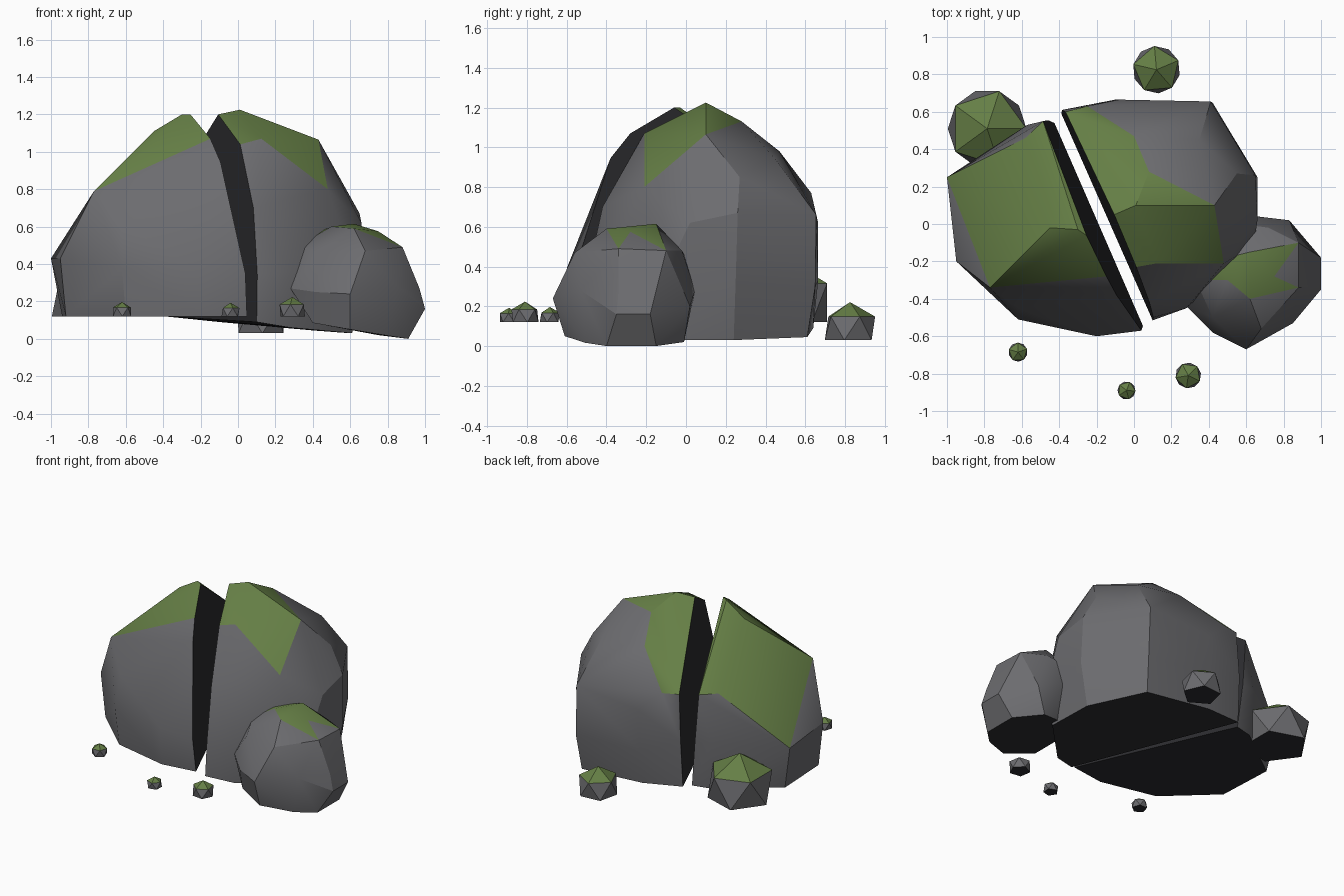
import bpy, bmesh, math
from mathutils import Vector


def material(name, rgb):
    m = bpy.data.materials.new(name)
    m.diffuse_color = (*rgb, 1)
    return m


MATS = [material("rock", (0.15, 0.15, 0.16)),
        material("moss", (0.13, 0.21, 0.06)),
        material("dark_rock", (0.025, 0.025, 0.028))]


def finish(name, bm, moss_limit, cut=None, bare=None, angle=25):
    """Paint faces by direction (moss on top, dark fracture and base) and make the object."""
    bmesh.ops.recalc_face_normals(bm, faces=bm.faces[:])
    bm.normal_update()
    for f in bm.faces:
        if f.normal.z > moss_limit and not (bare and bare(f.calc_center_median())):
            f.material_index = 1
        elif f.normal.z < -0.9 or (cut and f.normal.dot(Vector(cut).normalized()) > 0.985):
            f.material_index = 2
    me = bpy.data.meshes.new(name)
    bm.to_mesh(me)
    bm.free()
    ob = bpy.data.objects.new(name, me)
    bpy.context.collection.objects.link(ob)
    for m in MATS:
        me.materials.append(m)
    bpy.ops.object.select_all(action='DESELECT')
    ob.select_set(True)
    bpy.context.view_layer.objects.active = ob
    bpy.ops.object.shade_smooth_by_angle(angle=math.radians(angle))
    return ob


def hull_rock(name, points, moss_limit, cut=None, bare=None):
    """Chiselled boulder: convex hull of its corner points."""
    bm = bmesh.new()
    for p in points:
        bm.verts.new(p)
    bmesh.ops.convex_hull(bm, input=bm.verts[:])
    bmesh.ops.delete(bm, geom=[v for v in bm.verts if not v.link_faces], context='VERTS')
    bmesh.ops.dissolve_limit(bm, angle_limit=math.radians(1.5),
                             verts=bm.verts[:], edges=bm.edges[:])
    return finish(name, bm, moss_limit, cut, bare)


# fracture planes: x as a function of (y, z)
def left_cut(y, z):
    return ((-0.174 - 0.077 * (z - 0.12) - 0.4 * y) / 0.917, y, z)


def right_cut(y, z):
    return ((-0.117 + 0.037 * (z - 0.1) - 0.405 * y) / 0.914, y, z)


# left half of the split boulder
left_rim = [(-0.545, 0.12), (-0.57, 0.35), (-0.38, 0.945), (-0.28, 1.07),
            (-0.06, 1.2), (0.55, 0.79), (0.555, 0.45), (0.54, 0.12)]
left_body = [
    (-0.30, -0.03, 1.20), (-0.45, -0.02, 1.11), (-0.46, -0.23, 0.92),
    (-0.77, -0.34, 0.79), (-0.58, 0.46, 0.79), (-0.47, -0.34, 0.77),
    (-0.20, -0.60, 0.39), (-0.62, -0.45, 0.60), (-0.62, -0.51, 0.38),
    (-0.95, -0.20, 0.43), (-1.00, 0.25, 0.43), (-0.57, 0.53, 0.45),
    (-0.94, 0.22, 0.12), (-0.92, -0.19, 0.12), (-0.60, -0.49, 0.12),
    (-0.20, -0.58, 0.12), (-0.55, 0.51, 0.12)]
hull_rock("left_boulder_half", [left_cut(*p) for p in left_rim] + left_body,
          0.6, (0.917, 0.4, 0.077))

# right half, leaning outwards, bare on its back shoulder
right_rim = [(-0.515, 0.09), (-0.50, 0.34), (-0.42, 0.70), (-0.23, 1.04),
             (0.05, 1.2), (0.60, 0.78), (0.61, 0.45), (0.59, 0.12)]
right_body = [
    (0.01, 0.10, 1.225), (0.125, -0.21, 1.07), (0.43, 0.10, 1.065),
    (0.08, 0.28, 1.13), (0.00, 0.47, 0.98), (0.35, 0.45, 0.94),
    (0.48, -0.21, 0.80), (0.55, 0.27, 0.85), (-0.25, 0.63, 0.77),
    (0.65, 0.26, 0.67), (0.66, 0.02, 0.62), (0.41, 0.655, 0.66),
    (-0.08, 0.665, 0.62), (0.42, 0.65, 0.30), (-0.10, 0.665, 0.33),
    (0.66, 0.25, 0.33), (0.64, -0.12, 0.33), (0.28, -0.45, 0.36),
    (-0.10, 0.64, 0.09), (0.40, 0.61, 0.045), (0.60, 0.24, 0.03),
    (0.61, -0.10, 0.03), (0.28, -0.44, 0.06)]
hull_rock("right_boulder_half", [right_cut(*p) for p in right_rim] + right_body,
          0.62, (-0.914, -0.405, 0.037), lambda c: c.x > 0.1 and c.y > 0.25)

# companion boulder leaning on the right half, on a sloping base
companion = [
    # crown
    (0.50, -0.30, 0.60), (0.62, -0.15, 0.615), (0.62, -0.40, 0.59),
    (0.75, -0.28, 0.575), (0.42, -0.20, 0.565),
    # shoulder
    (0.88, -0.34, 0.49), (0.88, -0.10, 0.48), (0.72, -0.02, 0.48),
    (0.68, -0.56, 0.47), (0.42, -0.50, 0.46), (0.33, -0.30, 0.50), (0.50, 0.01, 0.42),
    # belly
    (0.60, -0.67, 0.24), (0.85, -0.53, 0.28), (0.97, -0.34, 0.27),
    (1.00, -0.18, 0.16), (1.00, -0.35, 0.16), (0.83, 0.02, 0.20),
    (0.62, 0.045, 0.28), (0.42, -0.58, 0.25), (0.28, -0.44, 0.27), (0.30, -0.20, 0.30),
    # base
    (0.91, -0.40, 0.0), (0.91, -0.15, 0.0), (0.75, -0.01, 0.02), (0.60, -0.61, 0.05),
    (0.40, -0.52, 0.085), (0.80, -0.51, 0.017), (0.40, -0.10, 0.085)]
hull_rock("companion_boulder", companion, 0.84)

# loose stones: icosahedra sitting on their lower ring
stones = [("back_left_stone", -0.785, 0.51, 0.12, 0.235, 0.0),
          ("back_stone", 0.12, 0.825, 0.03, 0.142, 0.4),
          ("front_right_pebble", 0.29, -0.81, 0.12, 0.077, 0.8),
          ("front_pebble", -0.04, -0.89, 0.12, 0.054, 1.2),
          ("front_left_pebble", -0.62, -0.685, 0.12, 0.057, 1.6)]
for name, x, y, base, r, a in stones:
    bm = bmesh.new()
    bmesh.ops.create_icosphere(bm, subdivisions=1, radius=r)
    low = -0.447 * r
    for v in bm.verts:
        c = v.co.copy()
        v.co = (x + c.x * math.cos(a) - c.y * math.sin(a),
                y + c.x * math.sin(a) + c.y * math.cos(a),
                base + (max(c.z, low) - low) * 0.93)
    finish(name, bm, 0.6)
